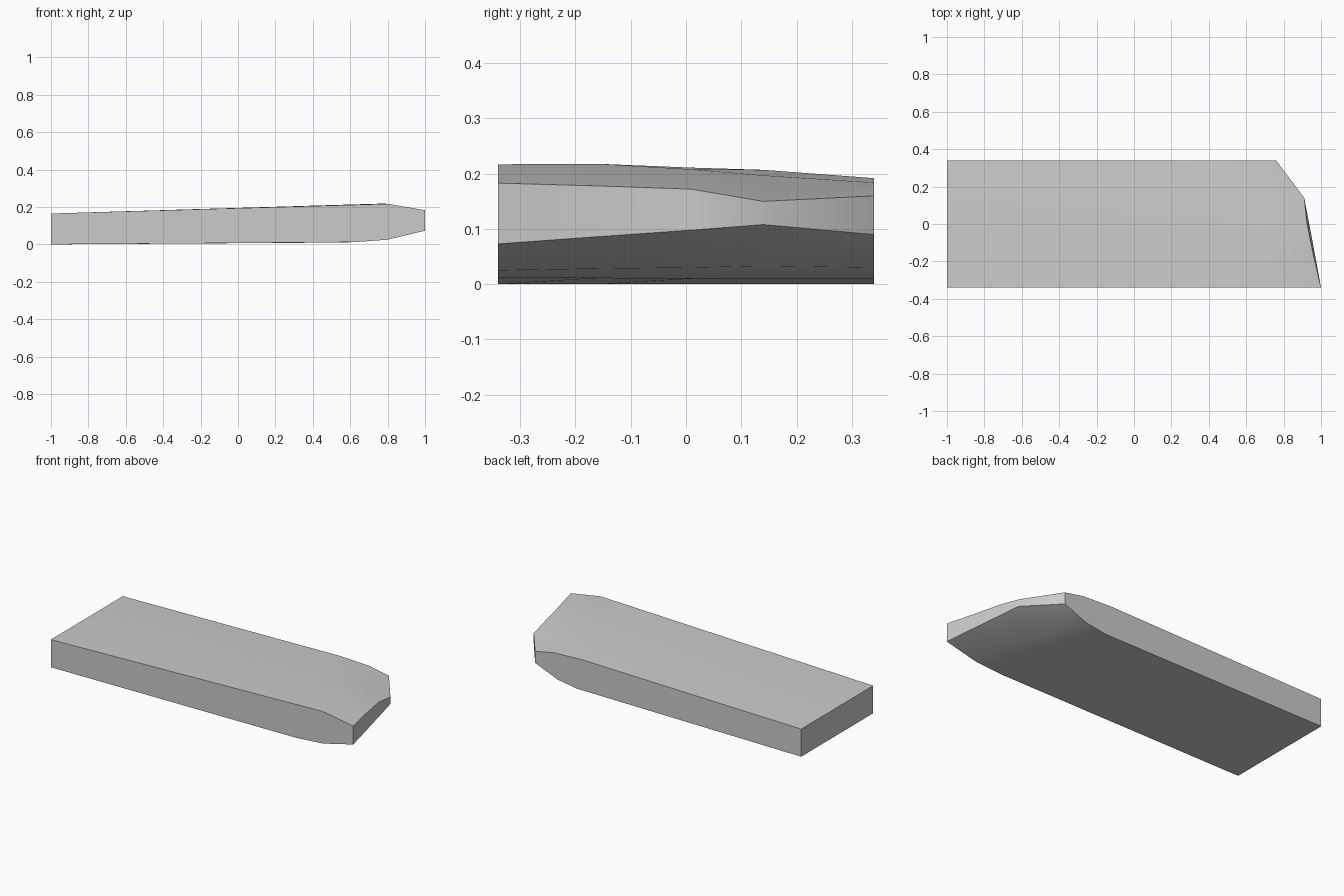
import bpy
import bmesh
import math

if "Cube" in bpy.data.objects:
    bpy.data.objects.remove(bpy.data.objects["Cube"], do_unlink=True)


def make_material(name, colour):
    material = bpy.data.materials.new(name)
    material.use_nodes = True
    material.diffuse_color = colour
    material.node_tree.nodes["Principled BSDF"].inputs["Base Color"].default_value = colour
    return material


# Square butt end shared by every lengthwise section (x, z)
BUTT_BOTTOM = (-1, 0)
BUTT_TOP = (-1, 0.165)

# Lengthwise sections from front to back: y, then the underside points
# running towards the tip, then the upper points running back from the tip
SECTIONS = [
    (-0.34, [(0.62, 0.012), (0.8, 0.025), (1, 0.073)],
            [(1, 0.183), (0.8, 0.217), (0.6, 0.211)]),
    (-0.16, [(0.58, 0.011), (0.77, 0.028), (0.967, 0.086)],
            [(0.958, 0.178), (0.77, 0.218), (0.57, 0.212)]),
    (0.01, [(0.55, 0.01), (0.74, 0.03), (0.935, 0.098)],
           [(0.924, 0.172), (0.74, 0.208), (0.53, 0.211)]),
    (0.14, [(0.52, 0.01), (0.7, 0.033), (0.91, 0.108)],
           [(0.91, 0.15), (0.7, 0.197), (0.5, 0.207)]),
    (0.34, [(0.48, 0.01), (0.61, 0.03), (0.76, 0.09)],
           [(0.76, 0.16), (0.635, 0.184), (0.44, 0.192)]),
]


def build_plank(name, sections, material):
    """Skin the sections with quads and close both long sides."""
    bm = bmesh.new()
    rings = []
    for y, under, upper in sections:
        outline = [BUTT_BOTTOM] + under + upper + [BUTT_TOP]
        rings.append([bm.verts.new((x, y, z)) for x, z in outline])

    # Top, underside, butt and tip surfaces
    for near, far in zip(rings, rings[1:]):
        count = len(near)
        for i in range(count):
            j = (i + 1) % count
            bm.faces.new((near[i], far[i], far[j], near[j]))

    # Flat long sides
    bm.faces.new(rings[0])
    bm.faces.new(rings[-1][::-1])
    bmesh.ops.recalc_face_normals(bm, faces=bm.faces[:])

    mesh = bpy.data.meshes.new(name)
    bm.to_mesh(mesh)
    bm.free()
    mesh.materials.append(material)
    plank = bpy.data.objects.new(name, mesh)
    bpy.context.collection.objects.link(plank)
    return plank


# Plank with a worn, tapered end
grey = make_material("plain grey", (0.6, 0.6, 0.6, 1))
plank = build_plank("tapered_plank", SECTIONS, grey)

# Soft shading over the worn end, crisp outer edges
bpy.ops.object.select_all(action="DESELECT")
plank.select_set(True)
bpy.context.view_layer.objects.active = plank
bpy.ops.object.shade_smooth_by_angle(angle=math.radians(35))
